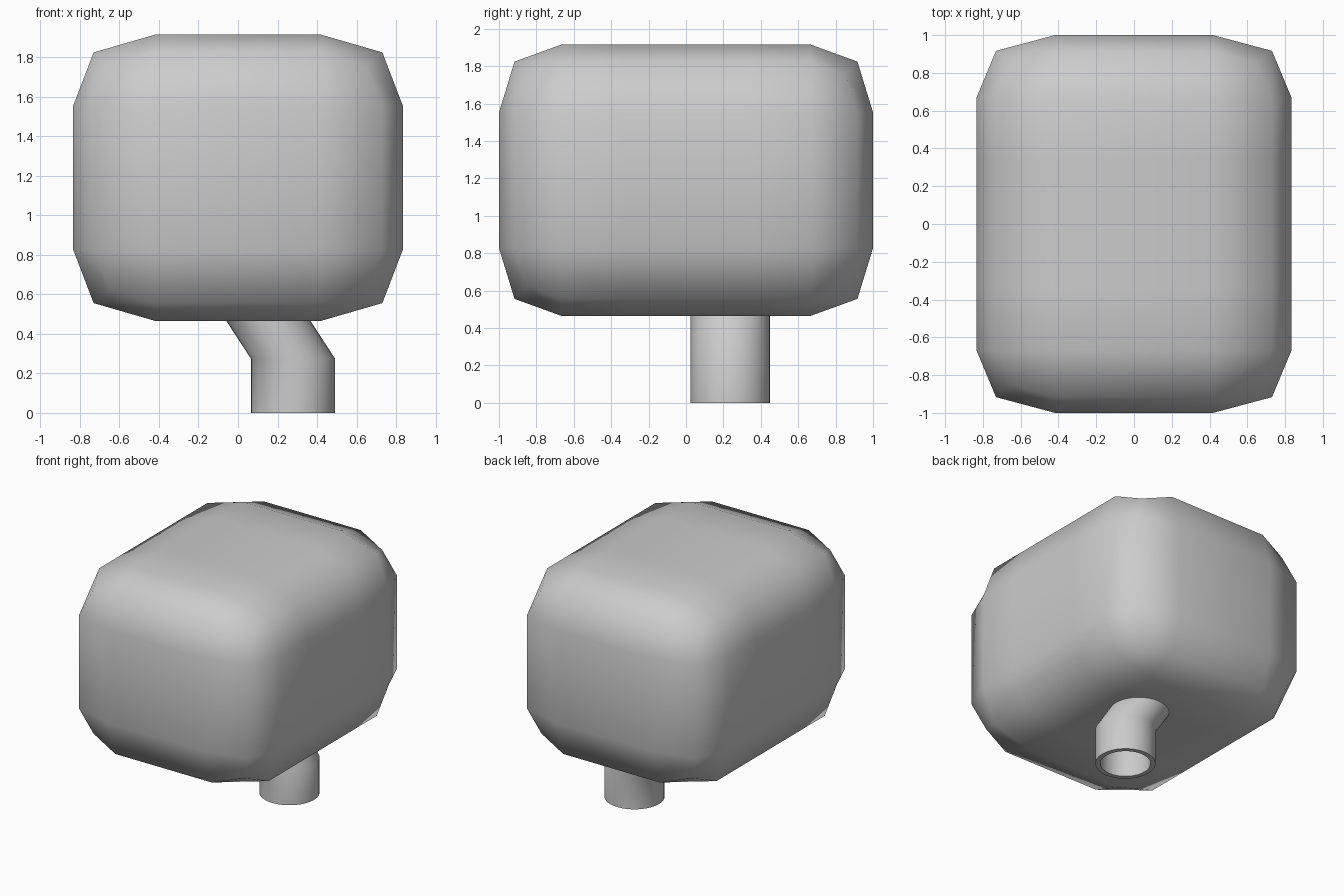
import bpy, bmesh
from math import cos, sin, tau, radians

if "Cube" in bpy.data.objects:
    bpy.data.objects.remove(bpy.data.objects["Cube"])


def add_object(name, bm):
    bmesh.ops.recalc_face_normals(bm, faces=bm.faces)
    mesh = bpy.data.meshes.new(name)
    bm.to_mesh(mesh)
    bm.free()
    obj = bpy.data.objects.new(name, mesh)
    bpy.context.collection.objects.link(obj)
    bpy.ops.object.select_all(action='DESELECT')
    obj.select_set(True)
    bpy.context.view_layer.objects.active = obj
    return obj


# Body: a box cut into 2 x 3 x 2 panels, softened by one subdivision level
bm = bmesh.new()
bmesh.ops.create_cube(bm, size=2)
for axis, cuts in (((1, 0, 0), [0]), ((0, 1, 0), [-1/3, 1/3]), ((0, 0, 1), [0])):
    for c in cuts:
        bmesh.ops.bisect_plane(bm, geom=bm.verts[:] + bm.edges[:] + bm.faces[:],
                               plane_co=[a * c for a in axis], plane_no=axis)
for v in bm.verts:
    v.co = (v.co.x * 0.835, v.co.y, v.co.z * 0.725 + 1.19)
body = add_object("body", bm)
bpy.ops.object.shade_smooth()
sub = body.modifiers.new("soften", 'SUBSURF')
sub.levels = sub.render_levels = 1
sub.use_limit_surface = False

# Pipe: hollow tube, straight at the foot and leaning left into the body
SIDES, OUTER, INNER = 32, 0.213, 0.178
path = [(0.278, 0), (0.278, 0.275), (0.115, 0.525)]  # x, z of ring centres
bm = bmesh.new()


def ring(x, z, r):
    return [bm.verts.new((x + r * cos(tau * i / SIDES), 0.237 + r * sin(tau * i / SIDES), z))
            for i in range(SIDES)]


rings = [ring(x, z, OUTER) for x, z in path] + [ring(x, z, INNER) for x, z in reversed(path)]
for a, b in zip(rings, rings[1:] + rings[:1]):
    for i in range(SIDES):
        j = (i + 1) % SIDES
        bm.faces.new((a[i], a[j], b[j], b[i]))
pipe = add_object("pipe", bm)
bpy.ops.object.shade_smooth_by_angle(angle=radians(40))
